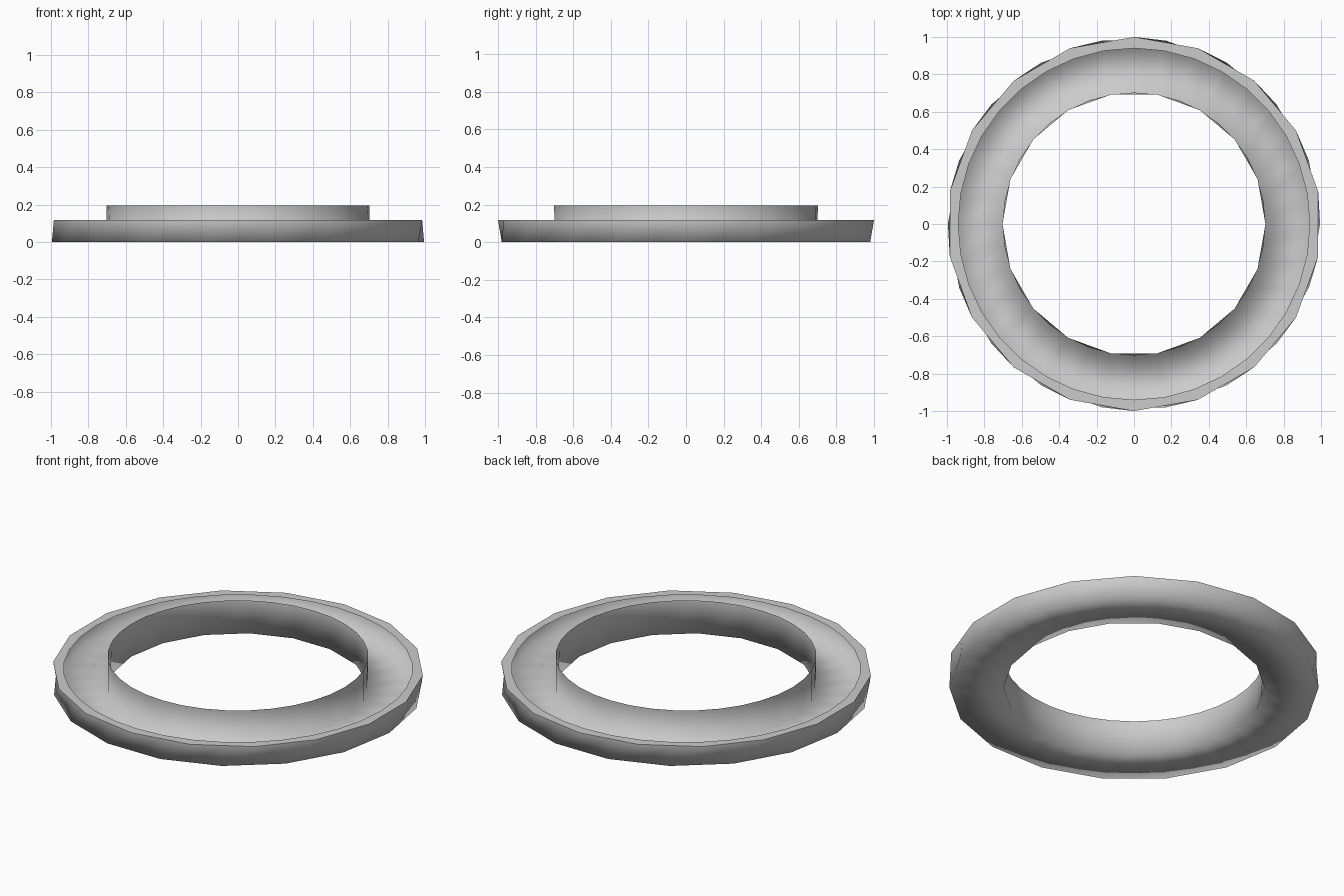
import bpy, bmesh
from math import sin, cos, pi, radians

if "Cube" in bpy.data.objects:
    bpy.data.objects.remove(bpy.data.objects["Cube"])

N = 36                      # sides of the ring
CHORD = cos(radians(10))    # pulls a skipped corner back onto its chord

# Thin pressed-sheet profile, from collar top to lip inner edge:
# (radius, height, which corners are skipped: None / 0 even / 1 odd)
PROFILE = [
    (0.703, 0.195, None),   # collar top
    (0.703, 0.0, 1),        # collar foot
    (0.995, 0.0, 1),        # outer wall foot
    (1.0, 0.117, 0),        # outer wall top
    (0.94, 0.117, None),    # lip inner edge
]

bm = bmesh.new()
rings = []
for r, z, skip in PROFILE:
    ring = []
    for i in range(N):
        k = r * CHORD if skip is not None and i % 2 == skip else r
        a = 2 * pi * i / N
        ring.append(bm.verts.new((k * cos(a), k * sin(a), z)))
    rings.append(ring)

# Skin neighbouring rings, facing down and outwards
for a, b in zip(rings, rings[1:]):
    for i in range(N):
        j = (i + 1) % N
        f = bm.faces.new((a[i], a[j], b[j], b[i]))
        f.smooth = True

# Crisp edge between the outer wall and the lip
top = rings[3]
for i in range(N):
    bm.edges.get((top[i], top[(i + 1) % N])).smooth = False

mesh = bpy.data.meshes.new("flanged_ring")
bm.to_mesh(mesh)
bm.free()
ring_obj = bpy.data.objects.new("flanged_ring", mesh)
bpy.context.collection.objects.link(ring_obj)
